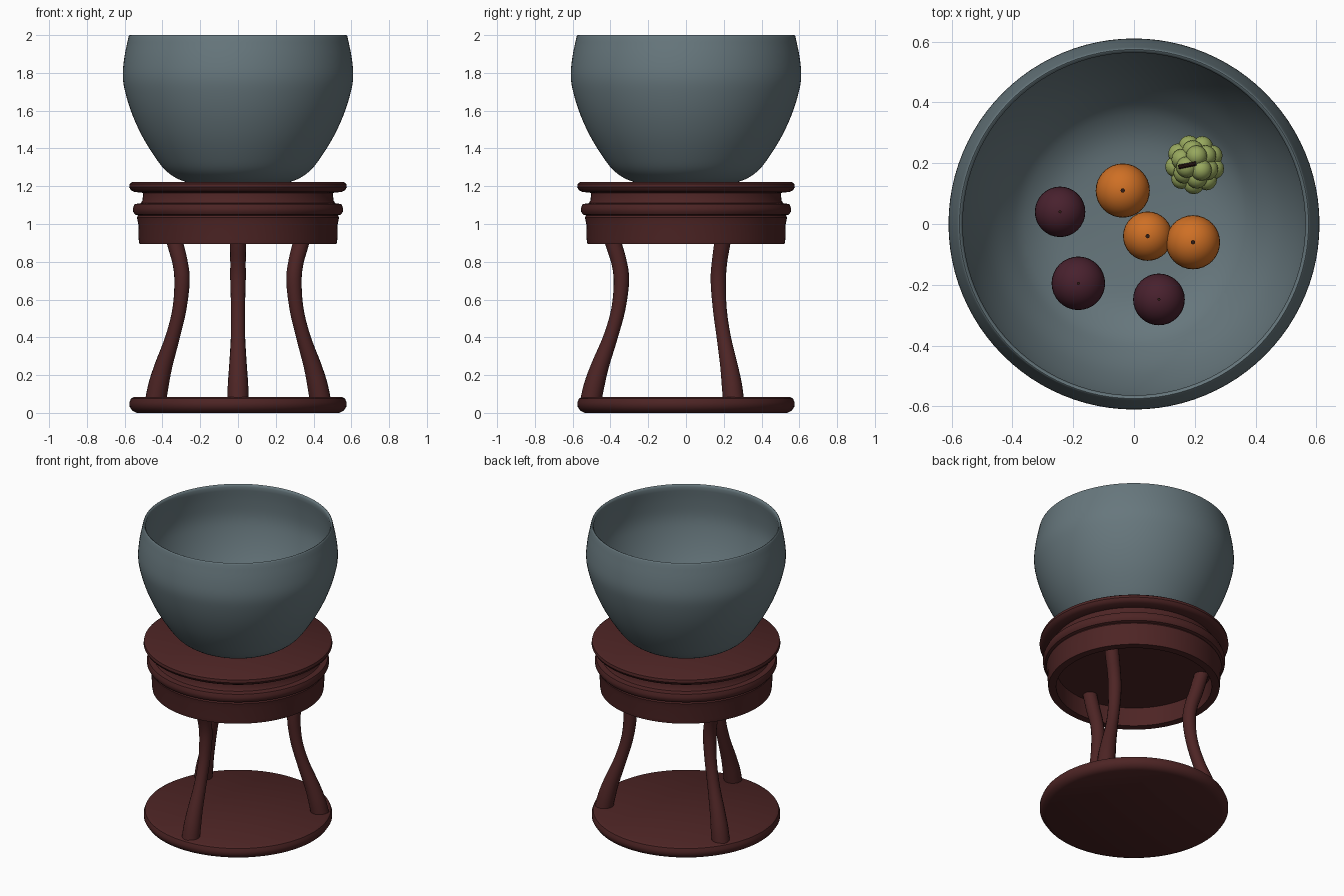
import bpy, bmesh, math
from mathutils import Vector

cube = bpy.data.objects.get("Cube")
if cube:
    bpy.data.objects.remove(cube, do_unlink=True)


def material(name, rgb):
    mat = bpy.data.materials.new(name)
    mat.use_nodes = True
    mat.diffuse_color = (*rgb, 1)
    mat.node_tree.nodes["Principled BSDF"].inputs["Base Color"].default_value = (*rgb, 1)
    return mat


glaze = material("grey blue glaze", (0.135, 0.185, 0.205))
wood = material("dark red wood", (0.075, 0.018, 0.018))
orange_peel = material("orange peel", (0.62, 0.16, 0.018))
plum_skin = material("plum skin", (0.065, 0.015, 0.027))
grape_skin = material("green grape skin", (0.31, 0.39, 0.11))
stem_brown = material("stem brown", (0.03, 0.012, 0.008))


def finish(obj, name, mat, angle=35):
    """Name, colour and smooth an object."""
    obj.name = obj.data.name = name
    obj.data.materials.clear()
    obj.data.materials.append(mat)
    bpy.ops.object.select_all(action='DESELECT')
    obj.select_set(True)
    bpy.context.view_layer.objects.active = obj
    bpy.ops.object.shade_smooth_by_angle(angle=math.radians(angle))
    return obj


def smooth_path(points, steps=4):
    """Catmull-Rom curve through the points."""
    pts = [Vector(p) for p in points]
    pts = [2 * pts[0] - pts[1]] + pts + [2 * pts[-1] - pts[-2]]
    out = []
    for a, b, c, d in zip(pts, pts[1:], pts[2:], pts[3:]):
        for i in range(steps):
            t = i / steps
            out.append(0.5 * (2 * b + (c - a) * t + (2 * a - 5 * b + 4 * c - d) * t ** 2
                              + (3 * b - a - 3 * c + d) * t ** 3))
    return out + [pts[-2]]


def lathe(name, profile, mat, segments=96, angle=35):
    """Turn a (radius, height) profile around the z axis."""
    bm = bmesh.new()
    rings = []
    for r, z in profile:
        rings.append([bm.verts.new((r * math.cos(math.tau * i / segments),
                                    r * math.sin(math.tau * i / segments), z))
                      for i in range(segments)])
    for low, high in zip(rings, rings[1:]):
        for i in range(segments):
            j = (i + 1) % segments
            bm.faces.new((low[i], low[j], high[j], high[i]))
    bmesh.ops.remove_doubles(bm, verts=bm.verts, dist=0.0001)
    bmesh.ops.recalc_face_normals(bm, faces=bm.faces)
    mesh = bpy.data.meshes.new(name)
    bm.to_mesh(mesh)
    bm.free()
    obj = bpy.data.objects.new(name, mesh)
    bpy.context.collection.objects.link(obj)
    return finish(obj, name, mat, angle)


# Bowl: outer wall, rounded rim, inner wall
outer = smooth_path([(0.27, 1.22), (0.33, 1.245), (0.39, 1.29), (0.45, 1.37), (0.51, 1.47),
                     (0.56, 1.58), (0.595, 1.69), (0.61, 1.78), (0.602, 1.88), (0.58, 1.99)])
rim = [(0.577, 1.998), (0.574, 2.0), (0.568, 1.997)]
inner = smooth_path([(0.563, 1.985), (0.576, 1.88), (0.58, 1.78), (0.565, 1.69), (0.53, 1.58),
                     (0.48, 1.47), (0.42, 1.38), (0.36, 1.315), (0.27, 1.27), (0.14, 1.255),
                     (0, 1.25)])
lathe("bowl", [(0, 1.22)] + outer + rim + inner, glaze, angle=50)

# Round base
lathe("stand_base", [(0, 0), (0.535, 0), (0.56, 0.012), (0.575, 0.035), (0.575, 0.055),
                     (0.567, 0.075), (0.55, 0.085), (0, 0.085)], wood)

# Stand top: hollow apron, rounded moulding, neck and rim
lathe("stand_top", [(0, 1.02), (0.475, 1.02), (0.475, 0.895), (0.522, 0.895), (0.526, 0.92),
                    (0.528, 1.0), (0.535, 1.035), (0.528, 1.045), (0.545, 1.05), (0.555, 1.065),
                    (0.556, 1.085), (0.548, 1.105), (0.515, 1.11), (0.505, 1.125), (0.503, 1.165),
                    (0.55, 1.17), (0.568, 1.18), (0.576, 1.195), (0.573, 1.213), (0.56, 1.222),
                    (0, 1.222)], wood)

# Three curved legs: (distance from axis, height, thickness)
leg_path = smooth_path([(0.505, 0.06, 0.056), (0.485, 0.15, 0.054), (0.455, 0.25, 0.047),
                        (0.4, 0.4, 0.038), (0.358, 0.55, 0.037), (0.342, 0.7, 0.041),
                        (0.355, 0.8, 0.041), (0.385, 0.9, 0.043), (0.42, 1.03, 0.043)])
for name, degrees in (("front_leg", -90), ("back_left_leg", 30), ("back_right_leg", 150)):
    curve = bpy.data.curves.new(name, 'CURVE')
    curve.dimensions = '3D'
    curve.bevel_depth = 1
    curve.bevel_resolution = 6
    curve.use_fill_caps = True
    spline = curve.splines.new('POLY')
    spline.points.add(len(leg_path) - 1)
    a = math.radians(degrees)
    for point, (r, z, thick) in zip(spline.points, leg_path):
        point.co = (r * math.cos(a), r * math.sin(a), z, 1)
        point.radius = thick
    leg = bpy.data.objects.new(name, curve)
    bpy.context.collection.objects.link(leg)
    bpy.ops.object.select_all(action='DESELECT')
    leg.select_set(True)
    bpy.context.view_layer.objects.active = leg
    bpy.ops.object.convert(target='MESH')
    finish(bpy.context.object, name, wood)


def ball(name, centre, radius, mat, segments=32):
    bpy.ops.mesh.primitive_uv_sphere_add(segments=segments, ring_count=segments // 2,
                                         radius=radius, location=centre)
    return finish(bpy.context.object, name, mat, 60)


def stem(name, centre, radius, length, rotation=(0, 0, 0)):
    bpy.ops.mesh.primitive_cylinder_add(vertices=10, radius=radius, depth=length,
                                        location=centre, rotation=rotation)
    finish(bpy.context.object, name, stem_brown)


# Oranges and plums resting in the bowl, each with a tiny stem
for kind, mat, stem_size, places in (
        ("orange", orange_peel, 0.007, [(-0.037, 0.11, 0.089), (0.045, -0.04, 0.081),
                                        (0.194, -0.06, 0.089)]),
        ("plum", plum_skin, 0.005, [(-0.243, 0.04, 0.083), (-0.183, -0.195, 0.088),
                                    (0.082, -0.248, 0.085)])):
    for n, (x, y, r) in enumerate(places, 1):
        z = 1.255 + r + 0.35 * (x * x + y * y)
        ball(f"{kind}_{n}", (x, y, z), r, mat)
        stem(f"{kind}_stem_{n}", (x, y, z + r), stem_size, 0.012)

# Grape bunch built from rings of small balls: (count, ring radius, height)
n = 0
for count, spread, height in ((8, 0.045, 1.31), (9, 0.063, 1.35), (6, 0.045, 1.395), (3, 0.028, 1.43)):
    for i in range(count):
        n += 1
        a = math.tau * i / count + height * 20
        ball(f"grape_{n}", (0.2 + spread * math.cos(a), 0.196 + spread * math.sin(a), height),
             0.035, grape_skin, 16)
stem("grape_stem", (0.175, 0.193, 1.468), 0.007, 0.06, (0, math.pi / 2, 0.2))
